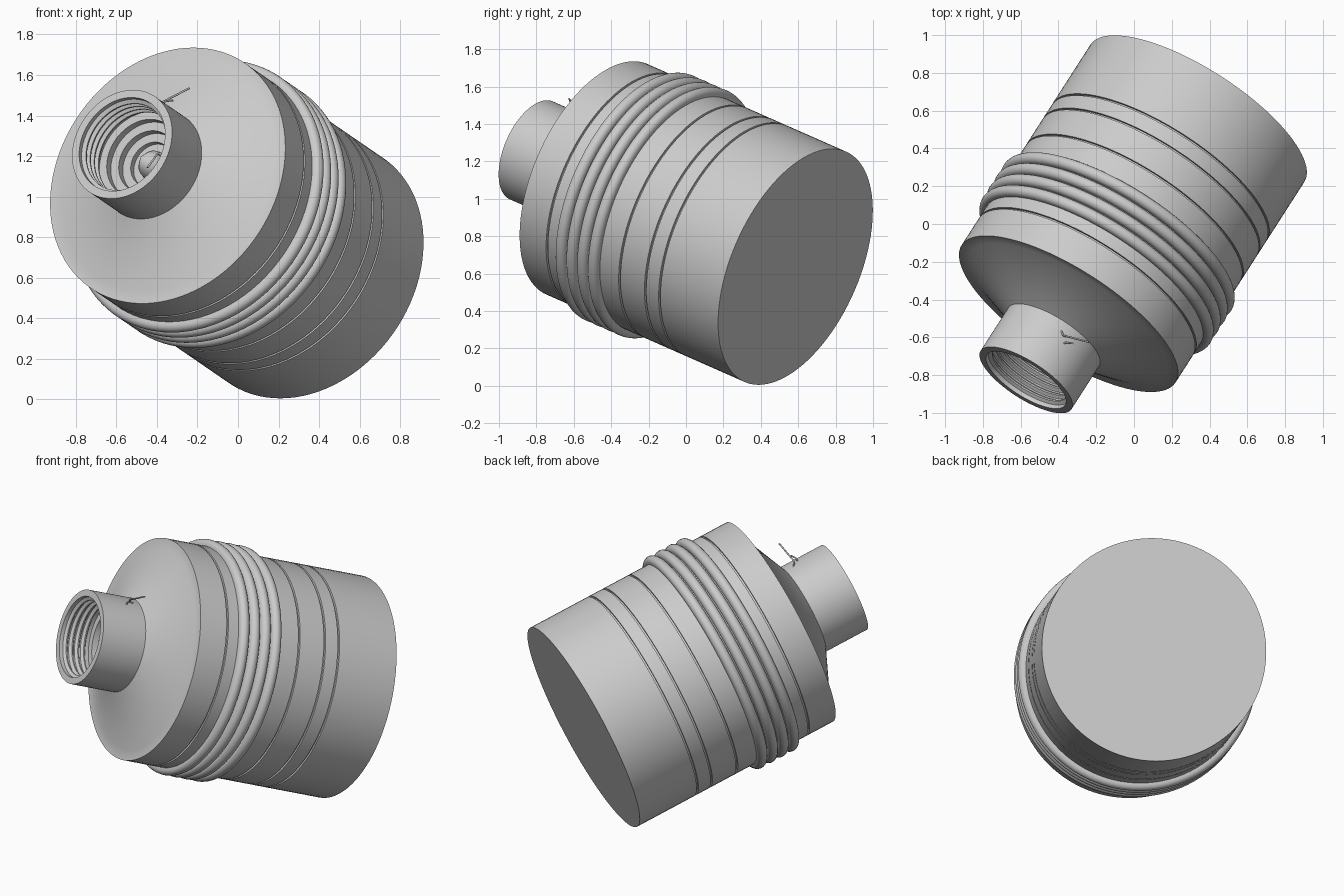
import bpy
import bmesh
import math
from mathutils import Matrix, Vector

cube = bpy.data.objects.get("Cube")
if cube:
    bpy.data.objects.remove(cube, do_unlink=True)

# Canister axis runs from the base centre towards the neck opening
AXIS = Vector((-0.507, -0.789, 0.348)).normalized()
BASE = Vector((0.335, 0.585, 0.636))
PLACE = Matrix.Translation(BASE) @ AXIS.to_track_quat('Z', 'Y').to_matrix().to_4x4()
RADIUS, NECK = 0.673, 0.286
SEGMENTS = 96

grey = bpy.data.materials.new("plain grey")
grey.use_nodes = True
grey.diffuse_color = (0.6, 0.6, 0.6, 1)
grey.node_tree.nodes["Principled BSDF"].inputs["Base Color"].default_value = grey.diffuse_color


def lathe(name, profile):
    """Turn (radius, height) points around the canister axis."""
    bm = bmesh.new()
    verts = [bm.verts.new((r, 0, h)) for r, h in profile]
    edges = [bm.edges.new(pair) for pair in zip(verts, verts[1:])]
    bmesh.ops.spin(bm, geom=verts + edges, cent=(0, 0, 0), axis=(0, 0, 1),
                   angle=math.tau, steps=SEGMENTS, use_duplicate=False)
    bmesh.ops.remove_doubles(bm, verts=bm.verts, dist=0.0002)
    bmesh.ops.recalc_face_normals(bm, faces=bm.faces)
    mesh = bpy.data.meshes.new(name)
    bm.to_mesh(mesh)
    bm.free()
    mesh.materials.append(grey)
    obj = bpy.data.objects.new(name, mesh)
    bpy.context.collection.objects.link(obj)
    obj.matrix_world = PLACE
    bpy.ops.object.select_all(action='DESELECT')
    obj.select_set(True)
    bpy.context.view_layer.objects.active = obj
    bpy.ops.object.shade_smooth_by_angle(angle=math.radians(30))
    return obj


def groove(height, depth=0.014, half=0.006):
    """Profile points of a narrow square groove in the outer wall."""
    return [(RADIUS, height - half), (RADIUS - depth, height - half),
            (RADIUS - depth, height + half), (RADIUS, height + half)]


def wire(name, points, thickness):
    curve = bpy.data.curves.new(name, 'CURVE')
    curve.dimensions = '3D'
    curve.bevel_depth = thickness
    curve.bevel_resolution = 2
    curve.use_fill_caps = True
    spline = curve.splines.new('POLY')
    spline.points.add(len(points) - 1)
    for point, co in zip(spline.points, points):
        point.co = (*co, 1)
    curve.materials.append(grey)
    obj = bpy.data.objects.new(name, curve)
    bpy.context.collection.objects.link(obj)
    return obj


# Grooved body with a flat base, flat rim and conical shoulder
body = [(0, 0), (RADIUS, 0)]
for height in (0.397, 0.493, 0.668, 1.16):
    body += groove(height)
body += [(RADIUS, 1.345), (0.61, 1.345), (NECK - 0.01, 1.505)]
lathe("body", body)

# Rounded ribs around the upper body
for i in range(4):
    centre = 0.833 + 0.073 * i
    arc = [math.pi * (k / 10 - 0.5) for k in range(11)]
    lathe(f"rib_{i + 1}", [(RADIUS - 0.01, centre - 0.032)]
          + [(RADIUS + 0.01 + 0.032 * math.cos(a), centre + 0.032 * math.sin(a)) for a in arc]
          + [(RADIUS - 0.01, centre + 0.032)])

# Hollow neck with inner thread rings and a stepped seat
neck = [(NECK, 1.49), (NECK, 1.789), (0.246, 1.789)]
for i in range(4):
    top = 1.765 - 0.04 * i
    neck += [(0.246, top), (0.228, top - 0.012), (0.228, top - 0.02), (0.246, top - 0.032)]
neck += [(0.246, 1.59), (0.205, 1.59), (0.205, 1.55), (0.16, 1.55),
         (0.16, 1.51), (0.115, 1.51), (0.115, 1.48), (0, 1.48)]
lathe("neck", neck)

# Pointed centre contact
lathe("centre_contact", [(0.075, 1.48), (0.07, 1.51), (0, 1.61)])

# Bent wire inside the neck
inner = [PLACE @ Vector(p) for p in ((0.09, 0.02, 1.48), (0.09, 0.02, 1.6), (0.06, -0.06, 1.62))]
wire("inner_wire", inner, 0.005)

# Loose wire ends beside the neck
wire("long_wire", [(-0.40, -0.53, 1.40), (-0.375, -0.59, 1.465), (-0.24, -0.625, 1.535)], 0.005)
wire("short_wire", [(-0.38, -0.635, 1.43), (-0.36, -0.628, 1.47), (-0.32, -0.632, 1.475)], 0.005)
